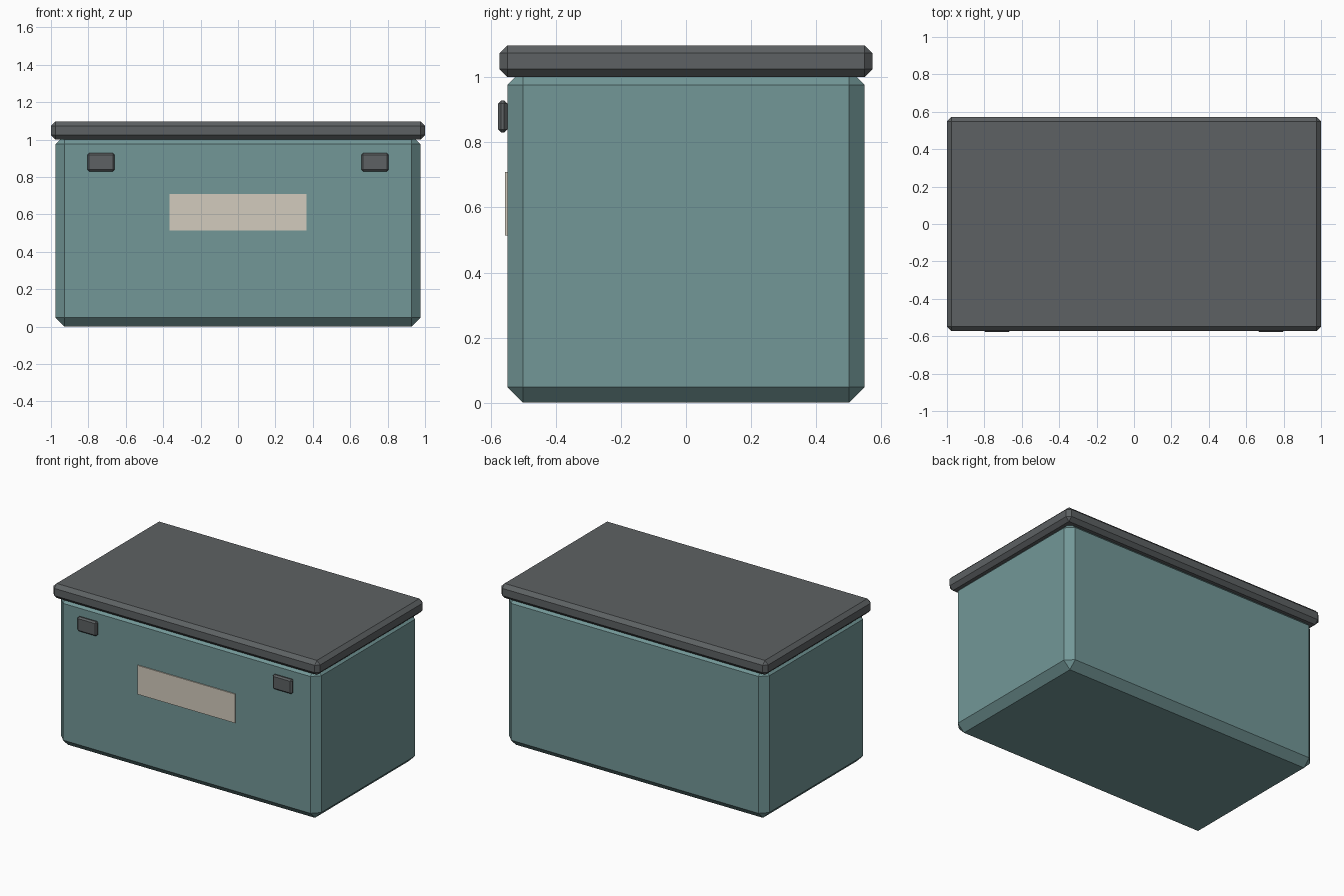
import bpy, bmesh
from mathutils import Vector

if "Cube" in bpy.data.objects:
    bpy.data.objects.remove(bpy.data.objects["Cube"])


def material(name, color):
    m = bpy.data.materials.new(name)
    m.diffuse_color = (*color, 1)
    m.use_nodes = True
    m.node_tree.nodes["Principled BSDF"].inputs["Base Color"].default_value = m.diffuse_color
    return m


def box(name, lo, hi, mat, chamfer=0):
    """Flat-shaded box between two corners with optional single-segment chamfer."""
    lo, hi = Vector(lo), Vector(hi)
    bm = bmesh.new()
    bmesh.ops.create_cube(bm, size=1)
    bmesh.ops.scale(bm, vec=hi - lo, verts=bm.verts)
    bmesh.ops.translate(bm, vec=(lo + hi) / 2, verts=bm.verts)
    if chamfer:
        bmesh.ops.bevel(bm, geom=bm.edges[:], offset=chamfer, offset_type='OFFSET',
                        segments=1, affect='EDGES', profile=0.5)
    me = bpy.data.meshes.new(name)
    bm.to_mesh(me)
    bm.free()
    me.materials.append(mat)
    ob = bpy.data.objects.new(name, me)
    bpy.context.collection.objects.link(ob)
    return ob


teal = material("teal_plastic", (0.17, 0.31, 0.31))
dark = material("dark_grey_plastic", (0.11, 0.12, 0.125))
beige = material("beige_label", (0.65, 0.60, 0.51))

# Container body, its top chamfer tucked under the lid
box("bin_body", (-0.976, -0.549, 0), (0.976, 0.549, 1.025), teal, 0.049)

# Overhanging lid
box("lid", (-1, -0.573, 1.0), (1, 0.573, 1.098), dark, 0.0244)

# Pair of front latches
for side, s in (("left", -1), ("right", 1)):
    x = s * 0.732
    box(f"{side}_latch", (x - 0.073, -0.577, 0.83), (x + 0.073, -0.549, 0.928), dark, 0.0095)

# Front label plate
box("front_label", (-0.366, -0.556, 0.513), (0.366, -0.54, 0.709), beige)
